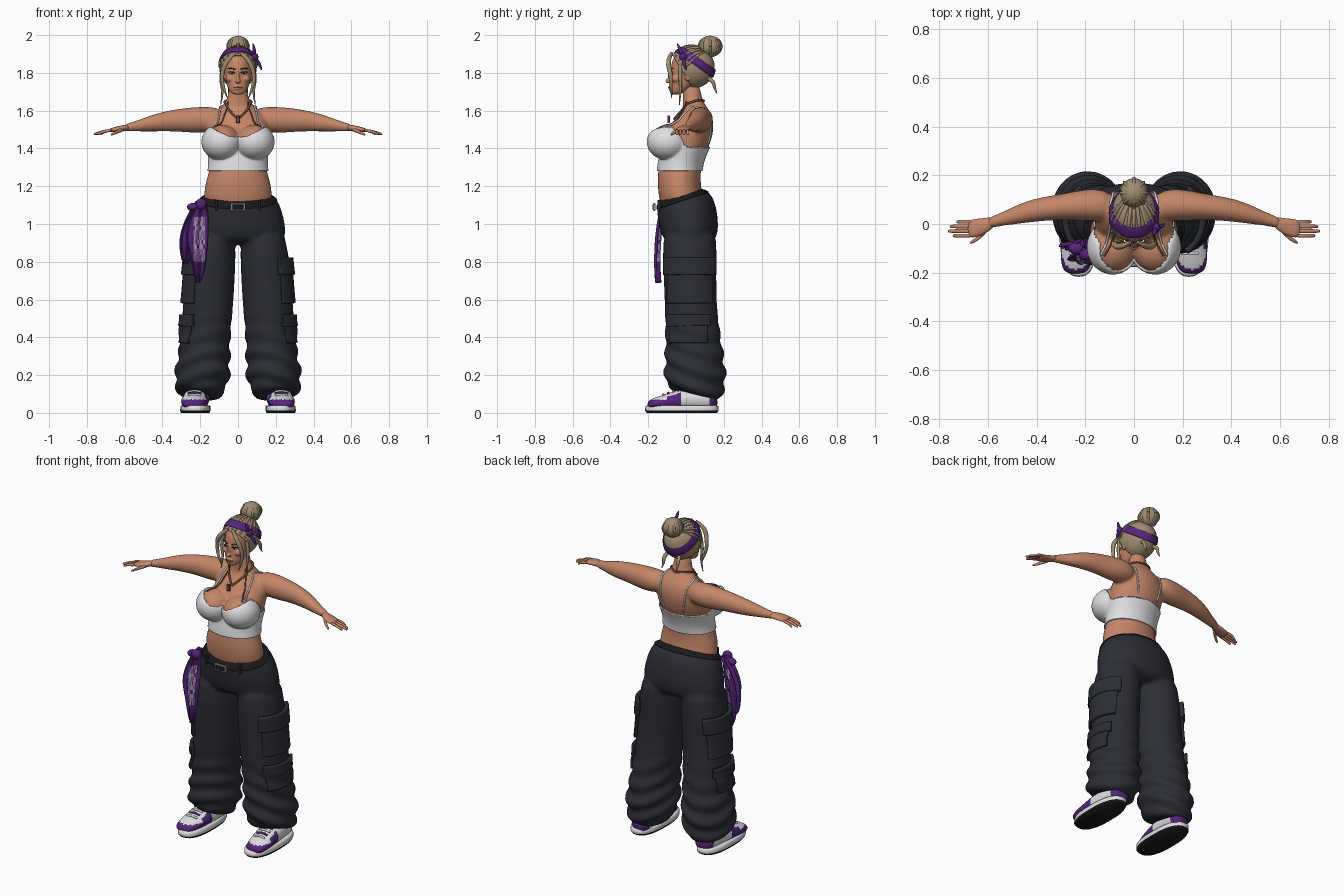
import bpy, bmesh, math
from mathutils import Vector, Matrix
from mathutils.bvhtree import BVHTree

if "Cube" in bpy.data.objects:
    bpy.data.objects.remove(bpy.data.objects["Cube"])


def colour(name, red, green, blue):
    mat = bpy.data.materials.new(name)
    mat.use_nodes = True
    mat.diffuse_color = (red, green, blue, 1)
    shader = next(n for n in mat.node_tree.nodes if n.type == 'BSDF_PRINCIPLED')
    shader.inputs["Base Color"].default_value = (red, green, blue, 1)
    return mat


SKIN = colour("skin", .56, .24, .14)
HAIR = colour("ash blonde hair", .36, .27, .17)
WHITE = colour("white fabric", .74, .74, .76)
CHARCOAL = colour("charcoal cloth", .025, .027, .036)
PURPLE = colour("purple cloth", .09, .018, .19)
LILAC = colour("lilac print", .42, .32, .5)
BLACK = colour("black rubber", .01, .01, .011)
LEATHER = colour("brown cord", .16, .07, .04)
SILVER = colour("silver metal", .4, .4, .42)
LIPS = colour("lip rose", .34, .11, .08)


# ---- geometry helpers: each ring is (along, u, v, radius_u, radius_v, slope)
def loft(bm, rings, axis='z', both=False, sides=16, power=1):
    place = {'x': lambda a, u, v: (a, u, v), 'y': lambda a, u, v: (u, a, v),
             'z': lambda a, u, v: (u, v, a)}[axis]
    bend = lambda value: math.copysign(abs(value) ** power, value)
    for mirror in (1, -1) if both else (1,):
        loops = []
        for along, u, v, ru, rv, *slope in rings:
            loop = []
            for i in range(sides):
                t = math.tau * i / sides
                du, dv = ru * bend(math.cos(t)), rv * bend(math.sin(t))
                lean = slope[0] * dv if slope else 0
                x, y, z = place(along + lean, u + du, v + dv)
                loop.append(bm.verts.new((x * mirror, y, z)))
            loops.append(loop)
        for low, high in zip(loops, loops[1:]):
            for i in range(sides):
                j = (i + 1) % sides
                bm.faces.new((low[i], low[j], high[j], high[i]))
        bm.faces.new(loops[0])
        bm.faces.new(loops[-1])


def ball(bm, centre, radii, both=False):
    for mirror in (1, -1) if both else (1,):
        where = Vector((centre[0] * mirror, *centre[1:]))
        bmesh.ops.create_uvsphere(bm, u_segments=24, v_segments=16, radius=1,
                                  matrix=Matrix.Translation(where) @ Matrix.Diagonal((*radii, 1)))


def place_object(name, data):
    obj = bpy.data.objects.new(name, data)
    bpy.context.scene.collection.objects.link(obj)
    return obj


def finish(name, bm, mat, subdivide=0, voxel=0, relax=0, thick=0, normals=True):
    if normals:
        bmesh.ops.recalc_face_normals(bm, faces=bm.faces)
    mesh = bpy.data.meshes.new(name)
    bm.to_mesh(mesh)
    bm.free()
    mesh.materials.clear()
    mesh.materials.append(mat)
    obj = place_object(name, mesh)
    if subdivide:
        obj.modifiers.new("round", 'SUBSURF').levels = subdivide
    if voxel:
        fuse = obj.modifiers.new("fuse", 'REMESH')
        fuse.mode, fuse.voxel_size = 'VOXEL', voxel
    if relax:
        soften = obj.modifiers.new("soften", 'SMOOTH')
        soften.factor, soften.iterations = .5, relax
    if obj.modifiers:
        graph = bpy.context.evaluated_depsgraph_get()
        mesh = bpy.data.meshes.new_from_object(obj.evaluated_get(graph))
        obj.modifiers.clear()
        obj.data = mesh
        if not mesh.materials:
            mesh.materials.append(mat)
    mesh.shade_smooth()
    if thick:
        shell = obj.modifiers.new("shell", 'SOLIDIFY')
        shell.thickness, shell.offset = thick, 1
    return obj


def patch(name, source, mat, planes, lift, thick, limit=None):
    """A piece of another surface, cut by planes and raised off it."""
    bm = bmesh.new()
    bm.from_mesh(source.data)
    if limit:
        above = [f for f in bm.faces if all(v.co.z > limit(v.co) for v in f.verts)]
        bmesh.ops.delete(bm, geom=above, context='FACES')
        for v in bm.verts:
            v.co.z = min(v.co.z, limit(v.co))
    for point, normal in planes:
        bmesh.ops.bisect_plane(bm, geom=bm.verts[:] + bm.edges[:] + bm.faces[:],
                               plane_co=point, plane_no=normal, clear_outer=True)
    bm.normal_update()
    for v, shift in [(v, v.normal * lift) for v in bm.verts]:
        v.co += shift
    return finish(name, bm, mat, thick=thick, normals=False)


def surface_tree(obj):
    mesh = obj.data
    return BVHTree.FromPolygons([v.co.copy() for v in mesh.vertices], [p.vertices[:] for p in mesh.polygons])


def tube(name, points, radii, mat, both=False, onto=None):
    """A round cord or lock through points, optionally laid on a surface."""
    data = bpy.data.curves.new(name, 'CURVE')
    data.dimensions, data.bevel_depth, data.bevel_resolution = '3D', 1, 2
    data.use_fill_caps, data.resolution_u = True, 4
    data.materials.append(mat)
    for mirror in (1, -1) if both else (1,):
        path = [Vector((x * mirror, y, z)) for x, y, z in points]
        if onto:
            dense = [a.lerp(b, i / 8) for a, b in zip(path, path[1:]) for i in range(8)] + path[-1:]
            hits = [onto.find_nearest(p) for p in dense]
            path = [hit[0] + hit[1] * radii[0] * .6 for hit in hits]
        line = data.splines.new('NURBS')
        line.points.add(len(path) - 1)
        line.use_endpoint_u, line.order_u = True, 3
        for i, (point, p) in enumerate(zip(line.points, path)):
            point.co = (*p, 1)
            point.radius = radii[round(i * (len(radii) - 1) / (len(path) - 1))]
    place_object(name, data)


def box(name, centre, size, mat):
    bm = bmesh.new()
    bmesh.ops.create_cube(bm, matrix=Matrix.Translation(centre) @ Matrix.Diagonal((*size, 1)))
    bmesh.ops.bevel(bm, geom=bm.edges[:], offset=min(size) * .2, segments=1, affect='EDGES')
    finish(name, bm, mat).data.shade_flat()


def paint(obj, mat, rule):
    obj.data.materials.append(mat)
    for face, index in [(f, int(rule(f))) for f in obj.data.polygons]:
        face.material_index = index


# ---- torso, bust and arms fused into one skin
bm = bmesh.new()
loft(bm, [(1.05, 0, 0, .19, .13), (1.15, 0, -.03, .185, .118), (1.22, 0, -.037, .178, .117),
          (1.29, 0, -.035, .15, .115), (1.36, 0, -.02, .155, .117), (1.44, 0, .01, .165, .13),
          (1.52, 0, .03, .17, .122), (1.58, 0, .05, .145, .09), (1.62, 0, .05, .09, .063),
          (1.66, 0, .03, .052, .05), (1.75, 0, .03, .05, .05)])
ball(bm, (.087, -.095, 1.435), (.1, .106, .09), both=True)
loft(bm, [(.08, .07, 1.555, .06, .06), (.16, .08, 1.553, .07, .07), (.24, .075, 1.55, .062, .07),
          (.32, .068, 1.55, .052, .061), (.42, .056, 1.54, .049, .051), (.5, .033, 1.525, .037, .037),
          (.56, .015, 1.515, .025, .025), (.61, 0, 1.507, .026, .02)], 'x', both=True)
body = finish("body", bm, SKIN, subdivide=1, voxel=.009, relax=5)
body_tree = surface_tree(body)

# ---- hands
bm = bmesh.new()
loft(bm, [(.57, .01, 1.512, .022, .018), (.61, -.008, 1.507, .033, .017), (.65, -.018, 1.5, .04, .014),
          (.685, -.02, 1.495, .036, .01)], 'x', both=True)
for i, tip in enumerate((.745, .765, .757, .73)):
    y = -.048 + .019 * i
    loft(bm, [(.66, y, 1.498, .009, .009), (.71, y, 1.491, .009, .009), (tip - .01, y, 1.478, .008, .008),
              (tip, y, 1.474, .005, .005)], 'x', both=True, sides=8)
loft(bm, [(.6, -.02, 1.503, .013, .013), (.63, -.05, 1.493, .012, .011), (.66, -.072, 1.478, .009, .009),
          (.675, -.078, 1.472, .005, .005)], 'x', both=True, sides=8)
finish("hands", bm, SKIN, subdivide=1)

# ---- head with nose, cheeks and ears
bm = bmesh.new()
loft(bm, [(1.683, 0, -.058, .024, .024), (1.7, 0, -.045, .044, .043), (1.73, 0, -.02, .06, .067),
          (1.77, 0, 0, .07, .084), (1.81, 0, .015, .076, .098), (1.86, 0, .02, .076, .1),
          (1.9, 0, .025, .06, .08), (1.925, 0, .025, .03, .04)])
ball(bm, (0, -.092, 1.757), (.014, .018, .012))
ball(bm, (0, -.084, 1.782), (.008, .014, .03))
ball(bm, (0, -.082, 1.722), (.022, .012, .014))
ball(bm, (.04, -.05, 1.768), (.026, .028, .02), both=True)
ball(bm, (.078, .01, 1.785), (.01, .02, .03), both=True)
finish("head", bm, SKIN, subdivide=1, voxel=.005, relax=2)

bm = bmesh.new()
ball(bm, (.031, -.072, 1.8), (.014, .01, .006), both=True)
finish("eyes", bm, WHITE)
bm = bmesh.new()
ball(bm, (.031, -.078, 1.8), (.006, .006, .006), both=True)
finish("irises", bm, BLACK)
tube("eyelashes", [(.013, -.083, 1.8), (.03, -.085, 1.809), (.049, -.072, 1.805)], (.002, .003, .002), BLACK, True)
tube("eyebrows", [(.013, -.086, 1.818), (.035, -.083, 1.828), (.054, -.068, 1.822)], (.003, .004, .002), LEATHER, True)
tube("lips", [(-.024, -.085, 1.722), (0, -.099, 1.724), (.024, -.085, 1.722)], (.002, .006, .002), LIPS)

# ---- hair, headband and bun
bm = bmesh.new()
ball(bm, (0, .03, 1.83), (.097, .12, .11))
skull = finish("hair_form", bm, HAIR, subdivide=1)
tilt = Vector((0, .57, .82))
middle = Vector((0, .05, 1.862))
patch("headband", skull, PURPLE, [(middle + tilt * .02, tilt), (middle - tilt * .02, -tilt)], .004, .006)
cap = patch("hair_cap", skull, HAIR, [((0, -.065, 1.885), (0, -.86, -.52))], 0, .004)
bpy.data.objects.remove(skull)
cap_tree = surface_tree(cap)
for i in range(11):
    x = -.09 + .018 * i
    tube("swept_lock", [(x, -.06 + abs(x) * .6, 1.9 - abs(x) * .8), (x * .9, .03, 1.95 - abs(x)), (x * .3, .11, 1.92)],
         (.005, .008, .005), HAIR, onto=cap_tree)
bm = bmesh.new()
ball(bm, (0, .128, 1.94), (.056, .06, .057))
finish("bun", bm, HAIR)
for i in range(4):
    turn = math.pi * i / 4
    ring = [(.056 * math.cos(t) * math.cos(turn), .128 + .06 * math.cos(t) * math.sin(turn), 1.94 + .05 * math.sin(t))
            for t in (math.tau * k / 16 for k in range(17))]
    tube("bun_twist", ring, (.007,), HAIR)
tube("face_locks", [(.015, -.075, 1.905), (.06, -.1, 1.87), (.088, -.08, 1.79), (.078, -.08, 1.72), (.055, -.075, 1.665)],
     (.008, .014, .012, .008, .002), HAIR, True)
tube("side_locks", [(.08, -.03, 1.84), (.094, -.03, 1.77), (.078, -.03, 1.7), (.092, -.035, 1.63)],
     (.01, .01, .007, .002), HAIR, True)
tube("nape_locks", [(.03, .1, 1.78), (.05, .145, 1.76), (.045, .15, 1.72), (.05, .165, 1.69)], (.01, .012, .008, .002), HAIR, True)
bm = bmesh.new()
ball(bm, (.09, -.015, 1.885), (.018, .02, .02))
finish("headband_knot", bm, PURPLE)
tube("headband_tail_up", [(.09, -.015, 1.885), (.085, -.035, 1.93), (.08, -.045, 1.955)], (.006, .014, .002), PURPLE)
tube("headband_tail_down", [(.09, -.015, 1.88), (.115, -.01, 1.85), (.125, 0, 1.815)], (.006, .014, .002), PURPLE)


# ---- crop top, cut from the body with a scooped front and a low back
def neckline(co):
    front = min(1, max(0, -co.y / .08))
    return 1.41 + front * (.045 + min(2.5 * co.x ** 2, .085))


patch("crop_top", body, WHITE, [((0, 0, 1.28), (0, 0, -1)), ((.21, 0, 0), (1, 0, 0)), ((-.21, 0, 0), (-1, 0, 0))],
      .002, .007, neckline)
tube("top_straps", [(.14, -.13, 1.52), (.12, -.06, 1.58), (.1, .03, 1.64), (.085, .12, 1.56), (.08, .16, 1.41)],
     (.005,), WHITE, True, body_tree)
tube("halter_cords", [(.12, -.13, 1.51), (.085, -.06, 1.58), (.055, 0, 1.65)], (.004,), LEATHER, True, body_tree)
tube("necklace", [(0, .09, 1.65), (.065, .04, 1.645), (.06, -.03, 1.62), (0, -.09, 1.575)], (.006,), LEATHER, True, body_tree)
box("pendant", (0, -.092, 1.555), (.022, .012, .04), LEATHER)

# ---- baggy trousers with folds near the hem
bm = bmesh.new()
loft(bm, [(1.168, 0, -.035, .193, .132, .3), (1.1, 0, 0, .228, .155, .25), (1.02, 0, .012, .253, .162, .1),
          (.94, 0, .02, .262, .155), (.89, 0, .02, .24, .12)])
loft(bm, [(1, .125, .02, .115, .145), (.85, .14, .02, .132, .148), (.6, .156, .022, .138, .138),
          (.42, .17, .036, .132, .148), (.3, .18, .045, .14, .158), (.2, .19, .048, .15, .168),
          (.14, .193, .05, .142, .16), (.09, .2, .055, .115, .13, -.25), (.085, .2, .055, .1, .11, -.25)], both=True)
trousers = finish("trousers", bm, CHARCOAL, subdivide=1, voxel=.012, relax=3)
folds = [v.co + v.normal * .009 * min(1, max(0, (.55 - v.co.z) / .3)) * math.sin(v.co.z * 62 + abs(v.co.x) * 16 + v.co.y * 20)
         for v in trousers.data.vertices]
trousers.data.vertices.foreach_set("co", [value for co in folds for value in co])
trousers.data.update()

slope = Vector((0, -.33, 1)).normalized()
patch("belt", trousers, BLACK, [((0, -.16, 1.075), -slope), ((0, -.16, 1.108), slope)], .001, .004)
box("belt_buckle", (0, -.168, 1.09), (.078, .012, .042), SILVER)
box("buckle_inset", (0, -.173, 1.09), (.058, .008, .026), BLACK)
for x in (-.115, .115):
    box("belt_loop", (x, -.142, 1.1), (.014, .02, .055), CHARCOAL)

# ---- cargo pockets cut from the outer leg and mirrored
outer_leg = patch("outer_leg", trousers, CHARCOAL, [((.2, 0, 0), (-1, 0, 0))], 0, 0)
for part, low, high, front, back, thick in (("cargo_pockets", .58, .8, -.09, .13, .014), ("cargo_flaps", .73, .82, -.1, .14, .024),
                                            ("lower_pockets", .37, .5, -.08, .11, .012), ("lower_flaps", .46, .52, -.09, .12, .018)):
    pocket = patch(part, outer_leg, CHARCOAL, [((0, 0, low), (0, 0, -1)), ((0, 0, high), (0, 0, 1)),
                                               ((0, front, 0), (0, -1, 0)), ((0, back, 0), (0, 1, 0))], .001, thick)
    pocket.modifiers.new("both_sides", 'MIRROR').use_mirror_merge = False
bpy.data.objects.remove(outer_leg)

# ---- bandana hanging from the right hip
for name, shift, drop, rows in (
        ("bandana_front", 0, 0, [(1.12, -.21, -.17, -.115), (1.04, -.25, -.155, -.135), (.94, -.28, -.155, -.15),
                                 (.84, -.25, -.165, -.155), (.76, -.235, -.17, -.155), (.69, -.222, -.2, -.15)]),
        ("bandana_back", .035, .02, [(1.12, -.22, -.18, -.115), (1.02, -.28, -.2, -.13), (.92, -.31, -.22, -.13),
                                     (.83, -.3, -.24, -.13), (.79, -.285, -.27, -.13)])):
    bm = bmesh.new()
    grid = [[bm.verts.new((a + (b - a) * k / 10, y + shift + .018 * math.sin(k * 1.25 + drop), z)) for k in range(11)]
            for z, a, b, y in rows]
    for low, high in zip(grid, grid[1:]):
        for k in range(10):
            bm.faces.new((low[k], low[k + 1], high[k + 1], high[k]))
    cloth = finish(name, bm, PURPLE, subdivide=2, thick=.006)
    paint(cloth, LILAC, lambda f: -.235 < f.center.x < -.175 and .8 < f.center.z < 1.04 and f.index % 3 > 0)
bm = bmesh.new()
ball(bm, (-.195, -.125, 1.105), (.03, .025, .03))
ball(bm, (-.235, -.1, 1.09), (.035, .025, .022))
finish("bandana_knot", bm, PURPLE)

# ---- shoes: soles, panelled uppers and laces
bm = bmesh.new()
loft(bm, [(z, .226, -.022, .08 * w, .195 * w) for z, w in ((0, .95), (.012, 1), (.036, .99), (.04, .93))],
     both=True, sides=32, power=.8)
paint(finish("shoe_soles", bm, WHITE), BLACK, lambda f: f.center.z < .011)
bm = bmesh.new()
loft(bm, [(-.205, .24, .042, .035, .016), (-.18, .238, .048, .062, .03), (-.1, .232, .058, .072, .045),
          (-.03, .226, .068, .072, .06), (.06, .22, .075, .07, .068), (.13, .217, .07, .065, .062),
          (.168, .215, .055, .04, .035)], 'y', both=True)
paint(finish("shoe_uppers", bm, WHITE, subdivide=2), PURPLE,
      lambda f: (f.center.y < -.1 and f.center.z < .07) or f.center.y > .12 or (-.1 < f.center.y < -.02 and f.normal.z < .75))
for i in range(4):
    y, z = -.12 + .026 * i, .104 + .009 * i
    tube("shoe_laces", [(.195, y, z - .012), (.23, y, z), (.265, y, z - .012)], (.006,), PURPLE if i % 2 else WHITE, True)
